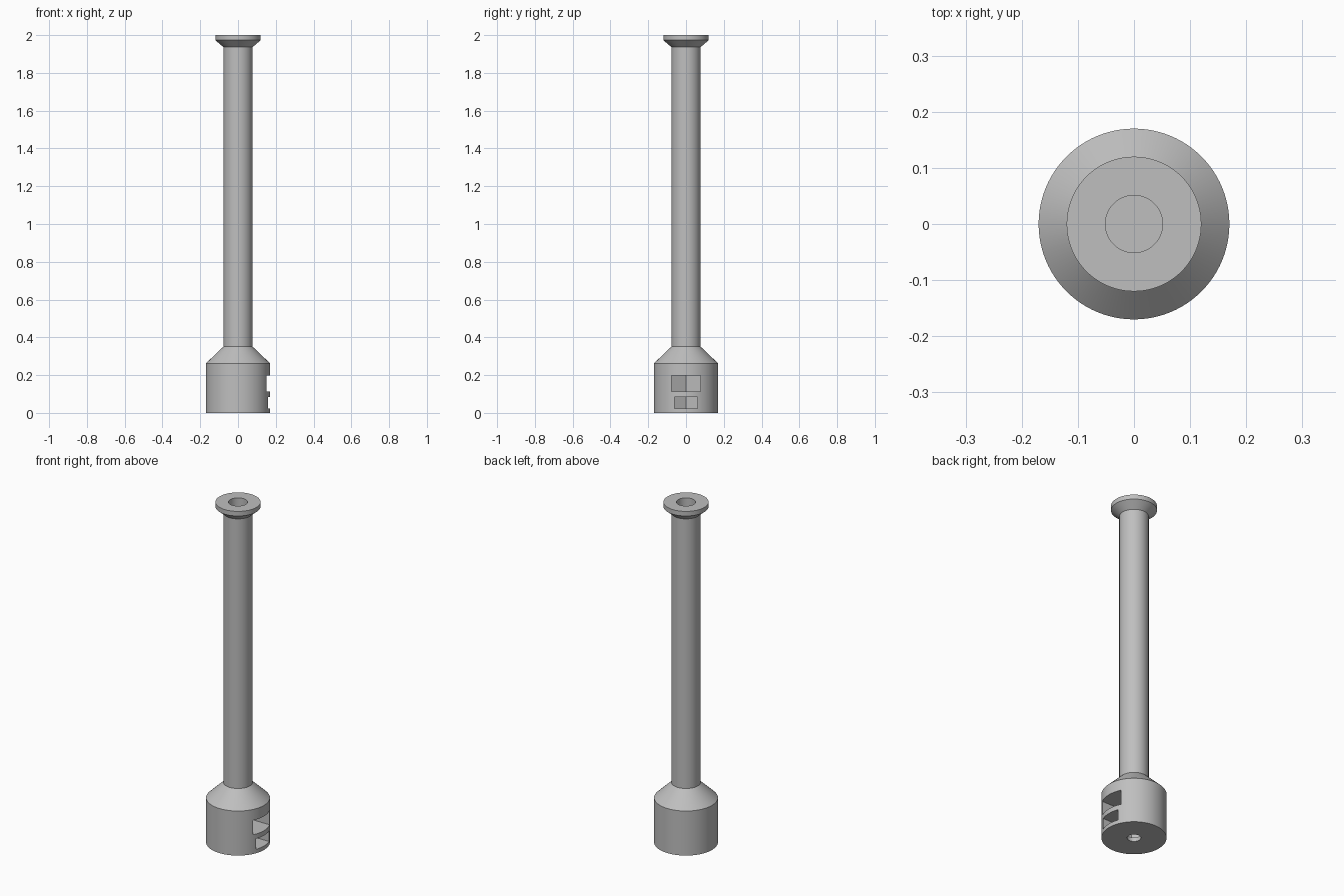
import bpy, bmesh
from math import cos, sin, tan, pi, radians

cube = bpy.data.objects.get("Cube")
if cube:
    bpy.data.objects.remove(cube, do_unlink=True)

SIDES = 96

grey = bpy.data.materials.new("light_grey")
grey.use_nodes = True
colour = (0.52, 0.52, 0.52, 1)
grey.diffuse_color = colour
grey.node_tree.nodes["Principled BSDF"].inputs["Base Color"].default_value = colour


def make_object(name, bm):
    bmesh.ops.recalc_face_normals(bm, faces=bm.faces)
    mesh = bpy.data.meshes.new(name)
    bm.to_mesh(mesh)
    bm.free()
    mesh.materials.append(grey)
    obj = bpy.data.objects.new(name, mesh)
    bpy.context.collection.objects.link(obj)
    return obj


def loft(name, rings):
    """Join stacked outlines of equal length and cap both ends."""
    bm = bmesh.new()
    rows = [[bm.verts.new(p) for p in ring] for ring in rings]
    for low, high in zip(rows, rows[1:]):
        for i in range(len(low)):
            j = (i + 1) % len(low)
            bm.faces.new((low[i], low[j], high[j], high[i]))
    bm.faces.new(rows[0][::-1])
    bm.faces.new(rows[-1])
    return make_object(name, bm)


def turned(name, profile):
    angles = [2 * pi * i / SIDES for i in range(SIDES)]
    return loft(name, [[(r * cos(a), r * sin(a), z) for a in angles] for r, z in profile])


def nut_slot(name, half, z0, z1):
    """Hexagonal nut seat on the axis, drawn out through the +x side."""
    point, shoulder = half / cos(pi / 6), half * tan(pi / 6)
    outline = [(-point, 0), (-shoulder, -half), (0.3, -half), (0.3, half), (-shoulder, half)]
    return loft(name, [[(x, y, z) for x, y in outline] for z in (z0, z1)])


# Turned body: wide base, conical shoulder, long tube and flared top rim
body = turned("tube_body", [(0.17, 0), (0.17, 0.262), (0.077, 0.351),
                            (0.077, 1.936), (0.12, 1.973), (0.12, 2.0)])

# Rod bore from the top, screw hole from below, and two nut slots
cutters = [
    nut_slot("upper_nut_slot", 0.077, 0.113, 0.198),
    nut_slot("lower_nut_slot", 0.061, 0.023, 0.085),
    turned("rod_bore", [(0.051, 0.15), (0.051, 2.1)]),
    turned("screw_hole", [(0.036, -0.1), (0.036, 0.05)]),
]

bpy.ops.object.select_all(action='DESELECT')
bpy.context.view_layer.objects.active = body
body.select_set(True)
for cutter in cutters:
    cutter.hide_render = True
    mod = body.modifiers.new(cutter.name, 'BOOLEAN')
    mod.operation = 'DIFFERENCE'
    mod.solver = 'EXACT'
    mod.object = cutter
    bpy.ops.object.modifier_apply(modifier=mod.name)
    bpy.data.objects.remove(cutter, do_unlink=True)

bpy.ops.object.shade_smooth_by_angle(angle=radians(25))
